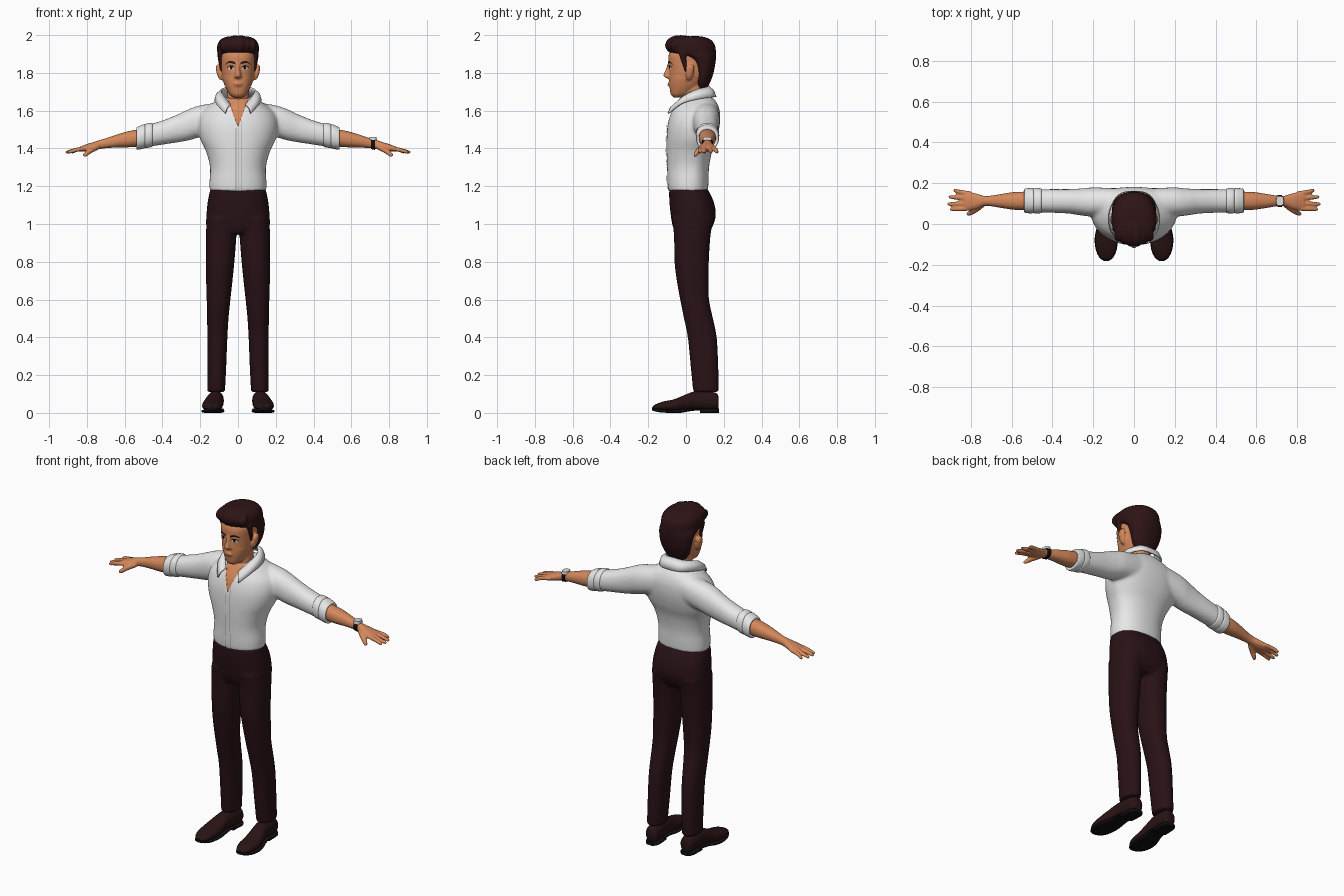
import bpy, bmesh, math
from mathutils import Vector
from mathutils.bvhtree import BVHTree


def material(name, rgb):
    m = bpy.data.materials.new(name)
    m.diffuse_color = (*rgb, 1)
    return m


SHIRT = material("white cloth", (0.80, 0.80, 0.80))
SEAM = material("grey seam", (0.36, 0.36, 0.36))
SKIN = material("tan skin", (0.66, 0.245, 0.105))
LIP = material("lip brown", (0.36, 0.10, 0.05))
TROUSER = material("dark wine cloth", (0.022, 0.006, 0.008))
HAIR = material("dark brown hair", (0.028, 0.007, 0.008))
LEATHER = material("shoe leather", (0.022, 0.007, 0.007))
BLACK = material("black", (0.006, 0.005, 0.005))
WHITE = material("eye white", (0.75, 0.72, 0.70))


def spline(rows, k=5):
    """Catmull-Rom interpolation of parameter rows."""
    out = []
    for i in range(len(rows) - 1):
        p0, p1, p2 = rows[max(i - 1, 0)], rows[i], rows[i + 1]
        p3 = rows[min(i + 2, len(rows) - 1)]
        for j in range(k):
            t = j / k
            out.append([0.5 * (2 * b + (c - a) * t + (2 * a - 5 * b + 4 * c - d) * t * t
                               + (3 * b - a - 3 * c + d) * t ** 3)
                        for a, b, c, d in zip(p0, p1, p2, p3)])
    return out + [list(rows[-1])]


def skin_rings(bm, rings):
    vs = [[bm.verts.new(p) for p in r] for r in rings]
    n = len(vs[0])
    for a, b in zip(vs, vs[1:]):
        for i in range(n):
            bm.faces.new((a[i], a[(i + 1) % n], b[(i + 1) % n], b[i]))
    bm.faces.new(vs[0][::-1])
    bm.faces.new(vs[-1])


def loft(bm, axis, rows, flip=1, n=2.2, seg=32, k=5):
    """Row: position on axis, centre, half width, low, high, optional widest point."""
    rings = []
    for row in spline(rows, k):
        t, u, hu, lo, hi = row[:5]
        mid = row[5] if len(row) > 5 else (lo + hi) / 2
        ring = []
        for i in range(seg):
            a = 2 * math.pi * i / seg
            c, s = math.cos(a), math.sin(a)
            x = u + hu * math.copysign(abs(c) ** (2 / n), c)
            h = hi - mid if s > 0 else mid - lo
            y = mid + h * math.copysign(abs(s) ** (2 / n), s)
            p = {"x": (t, x, y), "y": (x, t, y), "z": (x, y, t)}[axis]
            ring.append((p[0] * flip, p[1], p[2]))
        rings.append(ring)
    skin_rings(bm, rings)


def tube(bm, rows, ref, flip=1, seg=12, k=5):
    """Round tube through rows of x, y, z, radius."""
    pts = spline(rows, k)
    rings = []
    for i, p in enumerate(pts):
        d = Vector(pts[min(i + 1, len(pts) - 1)][:3]) - Vector(pts[max(i - 1, 0)][:3])
        s = d.cross(Vector(ref)).normalized()
        w = d.cross(s).normalized()
        ring = []
        for j in range(seg):
            a = 2 * math.pi * j / seg
            q = Vector(p[:3]) + (s * math.cos(a) + w * math.sin(a)) * p[3]
            ring.append((q.x * flip, q.y, q.z))
        rings.append(ring)
    skin_rings(bm, rings)


def finish(name, bm, mats, voxel=0, smooth=4, angle=40):
    bmesh.ops.recalc_face_normals(bm, faces=bm.faces[:])
    me = bpy.data.meshes.new(name)
    bm.to_mesh(me)
    bm.free()
    ob = bpy.data.objects.new(name, me)
    bpy.context.collection.objects.link(ob)
    if voxel:  # fuse overlapping volumes into one soft surface
        r = ob.modifiers.new("fuse", "REMESH")
        r.mode, r.voxel_size = "VOXEL", voxel
        s = ob.modifiers.new("soften", "SMOOTH")
        s.factor, s.iterations = 0.5, smooth
        dg = bpy.context.evaluated_depsgraph_get()
        ob.data = bpy.data.meshes.new_from_object(ob.evaluated_get(dg))
        ob.modifiers.clear()
    ob.data.materials.clear()
    for m in mats:
        ob.data.materials.append(m)
    ob.data.shade_smooth()
    ob.data.set_sharp_from_angle(angle=math.radians(angle))
    return ob


def plate(name, target, rows, mat, m=3, lift=0.002, flips=(1, -1), k=4):
    """Thin strip laid on the front of target; row: x, low z, high z."""
    t = bmesh.new()
    t.from_mesh(target.data)
    tree = BVHTree.FromBMesh(t)
    bm = bmesh.new()
    for f in flips:
        grid = []
        for x, lo, hi in spline(rows, k):
            col = []
            for j in range(m + 1):
                z = lo + (hi - lo) * j / m
                hit = tree.ray_cast(Vector((x * f, -0.5, z)), Vector((0, 1, 0)))[0]
                col.append(bm.verts.new((x * f, (hit.y if hit else -0.08) - lift, z)))
            grid.append(col)
        for a, b in zip(grid, grid[1:]):
            for j in range(m):
                q = (a[j], b[j], b[j + 1], a[j + 1])
                bm.faces.new(q if f > 0 else q[::-1])
    t.free()
    me = bpy.data.meshes.new(name)
    bm.to_mesh(me)
    bm.free()
    ob = bpy.data.objects.new(name, me)
    bpy.context.collection.objects.link(ob)
    me.materials.append(mat)
    me.shade_smooth()
    return ob


# Shirt body with sleeves
bm = bmesh.new()
loft(bm, "z", [(1.172, 0, .150, -.094, .116, .02), (1.22, 0, .151, -.098, .119, .02),
               (1.30, 0, .148, -.100, .122, .03), (1.38, 0, .168, -.103, .137, .04),
               (1.45, 0, .200, -.103, .162, .06), (1.52, 0, .215, -.098, .178, .08),
               (1.58, 0, .205, -.083, .181, .10), (1.62, 0, .165, -.062, .173, .10),
               (1.65, 0, .118, -.042, .158, .08), (1.672, 0, .08, -.022, .138, .06)], seg=48)
for f in (1, -1):
    loft(bm, "x", [(.08, .11, .065, 1.49, 1.648), (.20, .108, .071, 1.46, 1.628),
                   (.26, .108, .066, 1.443, 1.608), (.32, .111, .060, 1.432, 1.580),
                   (.40, .113, .058, 1.420, 1.548), (.49, .114, .056, 1.406, 1.522)], f)
shirt = finish("shirt", bm, [SHIRT, SKIN], .009, 6)
# Open neckline cut into the shirt front
bm = bmesh.new()
bm.from_mesh(shirt.data)
for sx in (1, -1):
    fs = [f for f in bm.faces if f.calc_center_median().y < .03 and f.calc_center_median().z > 1.48]
    geom = fs + list({e for f in fs for e in f.edges}) + list({v for f in fs for v in f.verts})
    bmesh.ops.bisect_plane(bm, geom=geom, plane_co=(0, 0, 1.51), plane_no=(sx, 0, -.36))
chest = []
for f in bm.faces:
    c = f.calc_center_median()
    if c.y < .03 and abs(c.x) < .36 * (c.z - 1.51):
        f.material_index = 1
        chest.append(f)
bmesh.ops.inset_region(bm, faces=chest, thickness=.002, depth=-.005)
bm.to_mesh(shirt.data)
bm.free()
shirt.data.shade_smooth()

# Button placket and its seams
plate("placket", shirt, [(-.010, 1.178, 1.512), (.020, 1.178, 1.535)], SHIRT, 30, .004, (1,))
plate("placket_seam_left", shirt, [(-.012, 1.178, 1.505), (-.009, 1.178, 1.51)], SEAM, 30, .005, (1,), 1)
plate("placket_seam_right", shirt, [(.018, 1.178, 1.545), (.021, 1.178, 1.55)], SEAM, 30, .005, (1,), 1)

# Folded collar
upper = [(0, .118, 1.728), (.055, .105, 1.722), (.088, .05, 1.708), (.076, -.01, 1.678), (.040, -.055, 1.632)]
lower = [(0, .157, 1.672), (.072, .142, 1.672), (.118, .06, 1.660), (.114, -.024, 1.637), (.068, -.094, 1.585)]
full = [[(-x, y, z) for x, y, z in e[:0:-1]] + e for e in (upper, lower)]
bm = bmesh.new()
cols = []
for a, b in zip(spline(full[0]), spline(full[1])):
    a, b = Vector(a), Vector(b)
    mid = (a + b) / 2 + Vector((a.x * .08, (a.y - .03) * .08, .006))
    cols.append([bm.verts.new(p) for p in (a, mid, b)])
for a, b in zip(cols, cols[1:]):
    for j in range(2):
        bm.faces.new((a[j], a[j + 1], b[j + 1], b[j]))
collar = finish("collar", bm, [SHIRT])
sol = collar.modifiers.new("thickness", "SOLIDIFY")
sol.thickness, sol.offset = .009, 0

# Rolled cuffs
bm = bmesh.new()
for f in (1, -1):
    loft(bm, "x", [(.452, .114, .054, 1.415, 1.525), (.458, .114, .061, 1.408, 1.536),
                   (.485, .114, .062, 1.402, 1.532), (.492, .114, .059, 1.403, 1.526),
                   (.500, .114, .062, 1.399, 1.528), (.530, .114, .060, 1.394, 1.515),
                   (.538, .114, .055, 1.399, 1.508), (.534, .114, .045, 1.41, 1.50)], f, k=3)
finish("cuffs", bm, [SHIRT])

# Forearms and hands
bm = bmesh.new()
for f in (1, -1):
    loft(bm, "x", [(.50, .113, .046, 1.412, 1.506), (.58, .113, .044, 1.406, 1.491),
                   (.64, .113, .036, 1.405, 1.474), (.70, .113, .026, 1.401, 1.454),
                   (.735, .113, .025, 1.396, 1.444), (.765, .112, .035, 1.390, 1.434),
                   (.80, .112, .044, 1.384, 1.423), (.835, .113, .046, 1.383, 1.410)], f)
    for y0, y1, tip in ((.076, .072, .902), (.101, .098, .912), (.126, .132, .908), (.149, .164, .886)):
        tube(bm, [(.80, y0, 1.402, .011), (.85, (y0 + y1) / 2, 1.394, .0115),
                  (tip - .008, y1, 1.381, .009), (tip, y1, 1.378, .004)], (0, 0, 1), f)
    tube(bm, [(.745, .095, 1.408, .016), (.78, .068, 1.390, .015),
              (.81, .050, 1.366, .011), (.818, .046, 1.359, .005)], (0, 0, 1), f)
finish("arms", bm, [SKIN], .0055, 3)

# Wrist watch
bm = bmesh.new()
loft(bm, "x", [(.704, .113, .030, 1.397, 1.457), (.726, .113, .029, 1.392, 1.452)], k=2)
finish("watch_strap", bm, [BLACK])
bm = bmesh.new()
loft(bm, "z", [(1.445, .715, .020, .088, .138), (1.461, .715, .018, .090, .136)], k=1, n=3)
finish("watch_face", bm, [WHITE])

# Trousers
bm = bmesh.new()
loft(bm, "z", [(1.186, 0, .147, -.090, .115), (1.12, 0, .160, -.088, .146), (1.05, 0, .167, -.081, .158),
               (.99, 0, .168, -.071, .142), (.95, 0, .15, -.055, .115)], seg=48, n=2.4)
for f in (1, -1):
    loft(bm, "z", [(1.03, .085, .080, -.075, .148), (.94, .089, .081, -.064, .130), (.80, .094, .075, -.061, .121),
                   (.70, .099, .070, -.049, .119), (.60, .103, .063, -.031, .122), (.50, .107, .057, -.011, .143),
                   (.40, .109, .053, .009, .163), (.25, .112, .050, .024, .171), (.11, .116, .047, .038, .173)], f)
finish("trousers", bm, [TROUSER], .009, 5)

# Shoes
bm = bmesh.new()
for f in (1, -1):
    loft(bm, "y", [(.172, .115, .025, .025, .085), (.160, .115, .037, .015, .105), (.11, .117, .042, .015, .115),
                   (.05, .121, .042, .018, .115), (0, .128, .047, .015, .098), (-.06, .135, .054, .008, .073),
                   (-.12, .136, .050, .010, .060), (-.16, .136, .034, .015, .046), (-.177, .135, .012, .02, .034)], f)
finish("shoes", bm, [LEATHER])
bm = bmesh.new()
for f in (1, -1):
    loft(bm, "y", [(.075, .1185, .042, 0, .022), (.15, .115, .042, 0, .022), (.176, .115, .026, 0, .022)], f, n=3.5)
    loft(bm, "y", [(.09, .118, .041, .015, .025), (.03, .124, .045, .010, .024), (-.03, .132, .054, 0, .02),
                   (-.08, .136, .057, 0, .017), (-.13, .136, .050, .002, .02), (-.165, .136, .033, .008, .025),
                   (-.181, .135, .012, .014, .028)], f, n=3.5)
finish("shoe_soles", bm, [BLACK])

# Head with neck, nose and ears
bm = bmesh.new()
loft(bm, "z", [(1.670, 0, .024, -.066, -.02), (1.685, 0, .044, -.080, .02), (1.715, 0, .062, -.086, .06),
               (1.745, 0, .075, -.089, .09, .02), (1.78, 0, .085, -.089, .11, .02), (1.82, 0, .090, -.089, .125, .02),
               (1.86, 0, .092, -.094, .13, .02), (1.90, 0, .091, -.090, .13, .02), (1.95, 0, .07, -.06, .11)], n=2.3)
loft(bm, "z", [(1.55, 0, .062, -.03, .11), (1.65, 0, .060, -.022, .105), (1.70, 0, .058, -.012, .10),
               (1.78, 0, .058, -.012, .10)])
loft(bm, "z", [(1.768, 0, .012, -.092, -.06), (1.778, 0, .020, -.115, -.06), (1.790, 0, .017, -.120, -.06),
               (1.82, 0, .011, -.107, -.06), (1.855, 0, .010, -.096, -.06)], seg=16)
loft(bm, "z", [(1.729, 0, .018, -.092, -.06), (1.737, 0, .026, -.097, -.06), (1.75, 0, .02, -.095, -.06)], seg=16)
for f in (1, -1):
    loft(bm, "z", [(1.762, .088, .007, .005, .024), (1.785, .097, .012, -.002, .036), (1.82, .104, .013, -.002, .044),
                   (1.838, .105, .010, .004, .042), (1.845, .104, .005, .012, .034)], f, seg=16)
head = finish("head", bm, [SKIN], .0055, 3, 80)

# Eyes, brows and mouth
plate("eye_whites", head, [(.018, 1.824, 1.826), (.027, 1.817, 1.834), (.043, 1.817, 1.836), (.054, 1.826, 1.828)], WHITE)
plate("irises", head, [(.029, 1.824, 1.830), (.032, 1.819, 1.835), (.040, 1.819, 1.835), (.043, 1.824, 1.830)], BLACK, lift=.0035)
plate("eye_lashes", head, [(.016, 1.825, 1.828), (.027, 1.832, 1.838), (.043, 1.834, 1.840), (.058, 1.825, 1.830)], BLACK, lift=.004)
plate("eyebrows", head, [(.013, 1.845, 1.855), (.035, 1.851, 1.863), (.052, 1.851, 1.860), (.066, 1.843, 1.847)], HAIR, lift=.004)
plate("mouth", head, [(-.030, 1.741, 1.743), (-.012, 1.735, 1.739), (.012, 1.735, 1.739), (.030, 1.741, 1.743)], LIP, flips=(1,))

# Hair with swept locks and sideburns
bm = bmesh.new()
loft(bm, "z", [(1.718, 0, .052, .055, .112), (1.75, 0, .076, .047, .128), (1.80, 0, .094, .045, .146),
               (1.86, 0, .104, .022, .157), (1.89, 0, .109, -.03, .159), (1.908, 0, .110, -.086, .159),
               (1.95, 0, .109, -.106, .152), (1.98, 0, .088, -.088, .125), (1.994, 0, .05, -.045, .08)], n=2.1)
for x in (-.075, -.045, -.015, .015, .045, .075):
    d = .45 * abs(x)
    tube(bm, [(x, -.088 + d, 1.912, .010), (x * 1.05, -.100 + d, 1.945, .019), (x * .98, -.074 + d, 1.977 - d * .4, .020),
              (x * .9, -.01, 1.988 - d * .6, .016), (x * .9, .06, 1.975 - d * .6, .008)], (1, 0, 0))
for f in (1, -1):
    tube(bm, [(.088, -.022, 1.915, .020), (.089, -.012, 1.87, .015), (.089, -.004, 1.83, .010), (.087, -.002, 1.805, .005)],
         (0, 1, 0), f)
finish("hair", bm, [HAIR], .0065, 3, 80)
